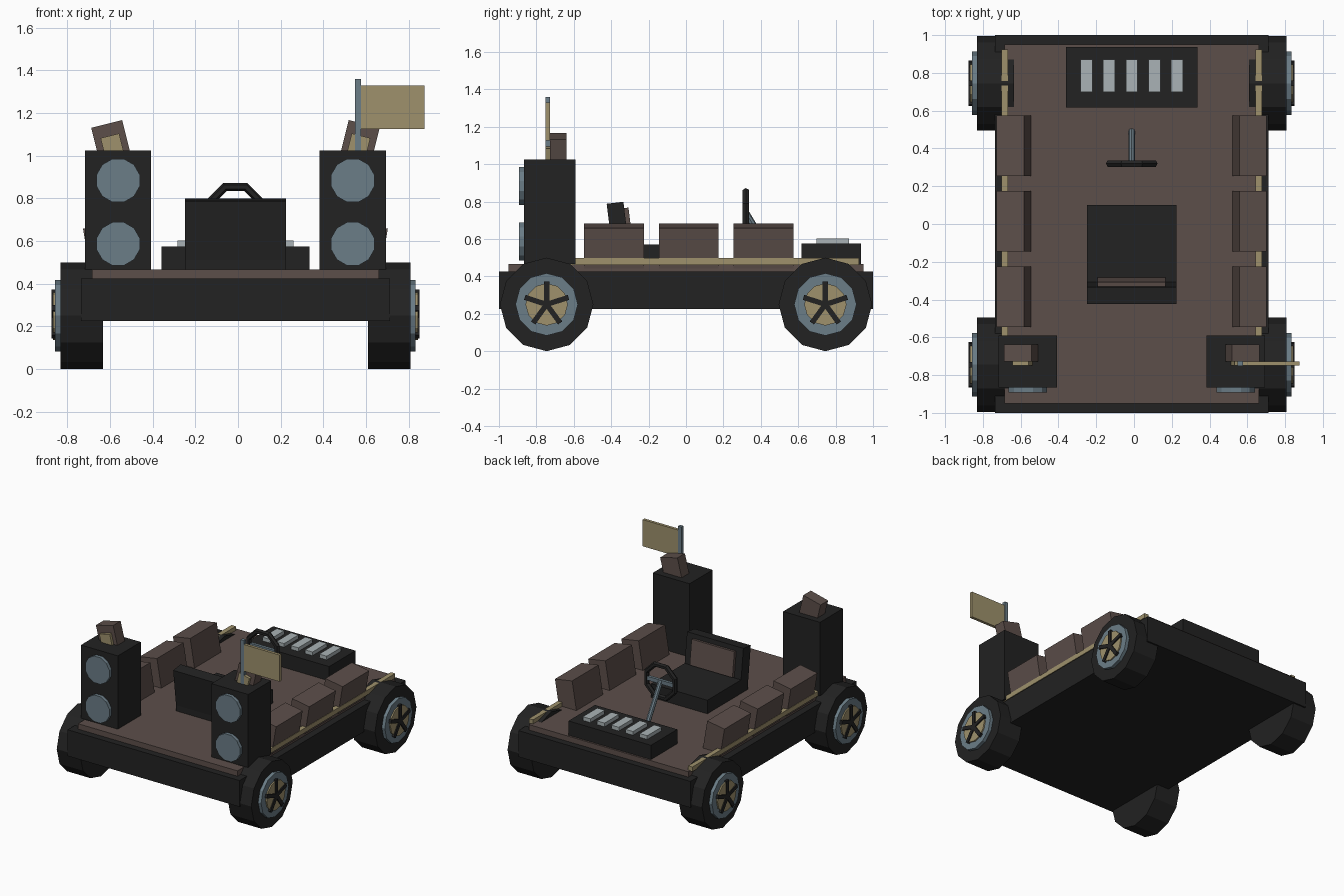
import bpy, math
from mathutils import Matrix, Vector

if "Cube" in bpy.data.objects:
    bpy.data.objects.remove(bpy.data.objects["Cube"])

CX = -0.012  # the cart's centre line; the flag sticks out to the right


def colour(name, r, g, b):
    m = bpy.data.materials.new(name)
    m.diffuse_color = (r, g, b, 1)
    m.use_nodes = True
    m.node_tree.nodes["Principled BSDF"].inputs["Base Color"].default_value = m.diffuse_color
    return m


DARK = colour("charcoal", 0.016, 0.016, 0.016)
BROWN = colour("dull brown", 0.107, 0.077, 0.068)
BEIGE = colour("khaki", 0.342, 0.283, 0.150)
BLUE = colour("slate blue", 0.147, 0.205, 0.242)
PALE = colour("pale grey", 0.400, 0.450, 0.465)


def finish(name, mat):
    ob = bpy.context.object
    ob.name = name
    ob.data.materials.append(mat)
    return ob


def box(name, mat, centre, size, rot=(0, 0, 0)):
    bpy.ops.mesh.primitive_cube_add(size=1, location=(centre[0] + CX, centre[1], centre[2]), rotation=rot)
    bpy.context.object.scale = size
    return finish(name, mat)


def disc(name, mat, a, b, radius, sides, spin=0):
    """Cylinder from point a to point b."""
    a, b = Vector(a), Vector(b)
    bpy.ops.mesh.primitive_cylinder_add(vertices=sides, radius=radius, depth=(b - a).length)
    ob = finish(name, mat)
    turn = (b - a).to_track_quat('Z', 'Y').to_matrix().to_4x4()
    ob.matrix_world = Matrix.Translation((a + b) / 2 + Vector((CX, 0, 0))) @ turn @ Matrix.Rotation(spin, 4, 'Z')
    return ob


# chassis and deck
box("chassis", DARK, (0, 0, 0.325), (1.45, 2.0, 0.20))
box("deck", BROWN, (0, 0, 0.445), (1.345, 1.9, 0.042))

for side, label in ((-1, "left"), (1, "right")):
    # wheels with rim, hub and five spokes
    for y, end in ((-0.745, "front"), (0.745, "back")):
        tag = f"{label}_{end}"
        z = 0.25
        for part, mat, x0, x1, r in (("tyre", DARK, 0.622, 0.82, 0.25),
                                     ("rim", BLUE, 0.81, 0.845, 0.167),
                                     ("hub", BEIGE, 0.83, 0.855, 0.113)):
            disc(f"{tag}_{part}", mat, (side * x0, y, z), (side * x1, y, z), r, 12)
        for k in range(5):
            a = k * math.tau / 5
            box(f"{tag}_spoke", DARK, (side * 0.849, y - 0.06 * math.sin(a), z + 0.06 * math.cos(a)),
                (0.028, 0.028, 0.125), (a, 0, 0))

    # side rail
    box(f"{label}_rail", BEIGE, (side * 0.672, 0.06, 0.479), (0.036, 1.73, 0.036))

    # three outward-leaning passenger seats
    for y in (-0.385, 0.015, 0.415):
        box(f"{label}_side_seat", BROWN, (side * 0.624, y, 0.562), (0.147, 0.32, 0.22),
            (0, side * math.radians(9.5), 0))

    # speaker tower with two cones
    box(f"{label}_speaker", DARK, (side * 0.55, -0.728, 0.745), (0.31, 0.277, 0.56))
    for z in (0.587, 0.884):
        disc(f"{label}_speaker_cone", BLUE, (side * 0.55, -0.86, z), (side * 0.55, -0.892, z), 0.105, 12,
             math.radians(15))

    # tilted lamp on the speaker
    tilt = side * math.radians(14)
    box(f"{label}_lamp", BROWN, (side * 0.582, -0.683, 1.062), (0.15, 0.09, 0.18), (0, tilt, 0))
    box(f"{label}_lamp_lens", BEIGE, (side * 0.578, -0.737, 1.05), (0.09, 0.026, 0.09), (0, tilt, 0))

# flag on the right speaker
box("flag_pole", BLUE, (0.574, -0.739, 1.19), (0.028, 0.026, 0.34))
box("flag", BEIGE, (0.737, -0.739, 1.228), (0.30, 0.022, 0.203))

# driver seat
box("seat_cushion", DARK, (0, -0.145, 0.517), (0.475, 0.49, 0.105))
lean = math.radians(7)
box("seat_back", DARK, (0, -0.362, 0.652), (0.475, 0.09, 0.285), (lean, 0, 0))
box("seat_back_pad", BROWN, (0, -0.308, 0.672), (0.36, 0.024, 0.19), (lean, 0, 0))

# steering wheel, crossbar and column
bpy.ops.mesh.primitive_torus_add(major_segments=8, minor_segments=6, major_radius=0.128, minor_radius=0.02)
ring = finish("steering_wheel", DARK)
ring.matrix_world = (Matrix.Translation((CX, 0.32, 0.735)) @ Matrix.Rotation(math.pi / 2, 4, 'X')
                     @ Matrix.Rotation(math.pi / 8, 4, 'Z'))
box("steering_crossbar", BLUE, (0, 0.322, 0.735), (0.24, 0.022, 0.03))
disc("steering_column", BLUE, (0, 0.32, 0.74), (0, 0.49, 0.46), 0.018, 8)

# rear console with five keys
box("console", DARK, (0, 0.777, 0.519), (0.695, 0.318, 0.112))
for k in range(-2, 3):
    box("console_key", PALE, (k * 0.12, 0.785, 0.586), (0.063, 0.174, 0.034))
